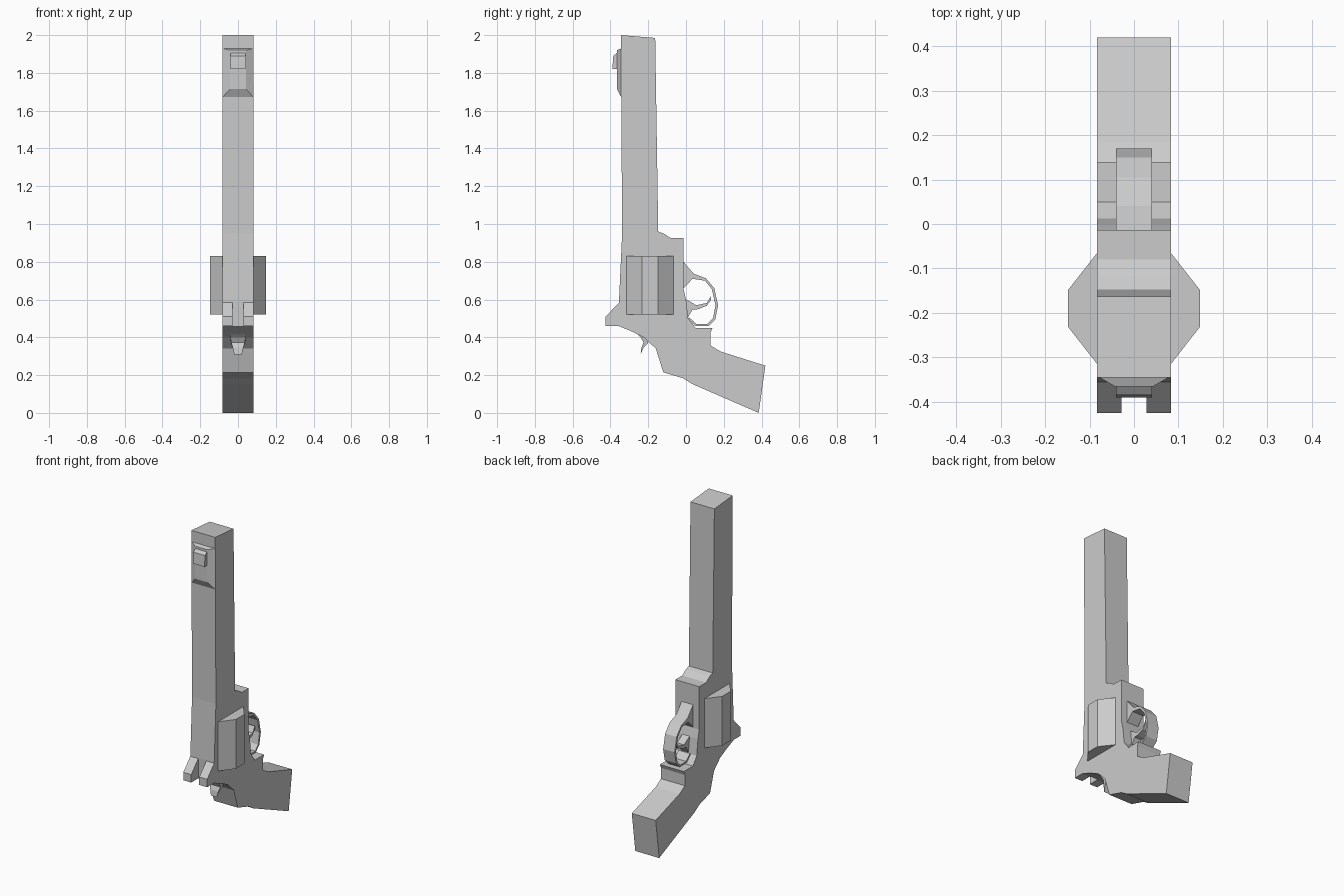
import bpy, bmesh


def prism(name, profile, x0, x1):
    """Extrude a closed (y, z) profile across x; x0/x1 may be lists, one value per point."""
    n = len(profile)
    x0 = x0 if isinstance(x0, list) else [x0] * n
    x1 = x1 if isinstance(x1, list) else [x1] * n
    left = [(x, y, z) for x, (y, z) in zip(x0, profile)]
    right = [(x, y, z) for x, (y, z) in zip(x1, profile)]
    return loft(name, left, right)


def loft(name, ring_a, ring_b):
    """Closed solid between two matching rings of points."""
    bm = bmesh.new()
    a = [bm.verts.new(p) for p in ring_a]
    b = [bm.verts.new(p) for p in ring_b]
    bm.faces.new(a)
    bm.faces.new(b[::-1])
    for i in range(len(a)):
        j = (i + 1) % len(a)
        bm.faces.new((a[i], b[i], b[j], a[j]))
    bmesh.ops.recalc_face_normals(bm, faces=bm.faces)
    mesh = bpy.data.meshes.new(name)
    bm.to_mesh(mesh)
    bm.free()
    obj = bpy.data.objects.new(name, mesh)
    bpy.context.collection.objects.link(obj)
    return obj


W = 0.083  # half width of the body

# barrel, frame and grip in one slab
prism("body", [
    (-0.345, 2.0), (-0.163, 1.985), (-0.147, 0.96), (-0.118, 0.95), (-0.08, 0.925),
    (-0.013, 0.925), (-0.013, 0.655), (0.0, 0.60), (0.012, 0.50), (0.05, 0.45),
    (0.14, 0.45), (0.13, 0.425), (0.13, 0.357), (0.183, 0.325), (0.42, 0.25),
    (0.385, 0.0), (0.035, 0.152), (-0.015, 0.183), (-0.12, 0.215), (-0.16, 0.34),
    (-0.22, 0.398), (-0.28, 0.428), (-0.352, 0.458), (-0.355, 0.587), (-0.338, 0.95)],
    -W, W)

# two rear lobes with a notch between them
for side, s in (("left", -1), ("right", 1)):
    prism("rear_lobe_" + side, [
        (-0.352, 0.587), (-0.425, 0.51), (-0.425, 0.46), (-0.36, 0.46), (-0.33, 0.45),
        (-0.33, 0.587)], s * 0.028, s * W)

# faceted drum
drum = [(0.083, -0.065), (0.148, -0.148), (0.148, -0.232), (0.083, -0.315)]
drum += [(-x, y) for x, y in reversed(drum)]
loft("drum", [(x, y, 0.52) for x, y in drum], [(x, y, 0.83) for x, y in drum])

# front sight: tapered base and blade
def rect(hw, y, z0, z1):
    return [(-hw, y, z0), (hw, y, z0), (hw, y, z1), (-hw, y, z1)]

loft("sight_base", rect(W, -0.342, 1.67, 1.93), rect(0.042, -0.366, 1.715, 1.92))
prism("sight_blade", [(-0.36, 1.82), (-0.39, 1.82), (-0.385, 1.89), (-0.36, 1.91)],
      -0.04, 0.04)

# trigger guard loop
outer = [(-0.013, 0.80), (0.04, 0.737), (0.105, 0.713), (0.15, 0.66), (0.17, 0.57),
         (0.155, 0.495), (0.12, 0.46), (0.05, 0.46), (0.01, 0.50)]
inner = [(0.018, 0.505), (0.055, 0.47), (0.113, 0.47), (0.143, 0.50), (0.156, 0.57),
         (0.137, 0.655), (0.10, 0.70), (0.035, 0.71), (-0.013, 0.66)]
prism("trigger_guard", outer + inner, -0.04, 0.04)

# trigger
prism("trigger", [
    (-0.005, 0.605), (0.055, 0.57), (0.11, 0.582), (0.132, 0.617), (0.132, 0.598),
    (0.11, 0.567), (0.06, 0.548), (0.035, 0.547), (0.01, 0.505)], -0.025, 0.025)

# hammer spur, narrowing to its tip
widths = [0.04, 0.04, 0.038, 0.028, 0.02, 0.028, 0.036, 0.04]
prism("hammer", [
    (-0.275, 0.432), (-0.215, 0.405), (-0.20, 0.37), (-0.225, 0.345), (-0.24, 0.31),
    (-0.236, 0.345), (-0.225, 0.372), (-0.24, 0.40)], [-w for w in widths], widths)
